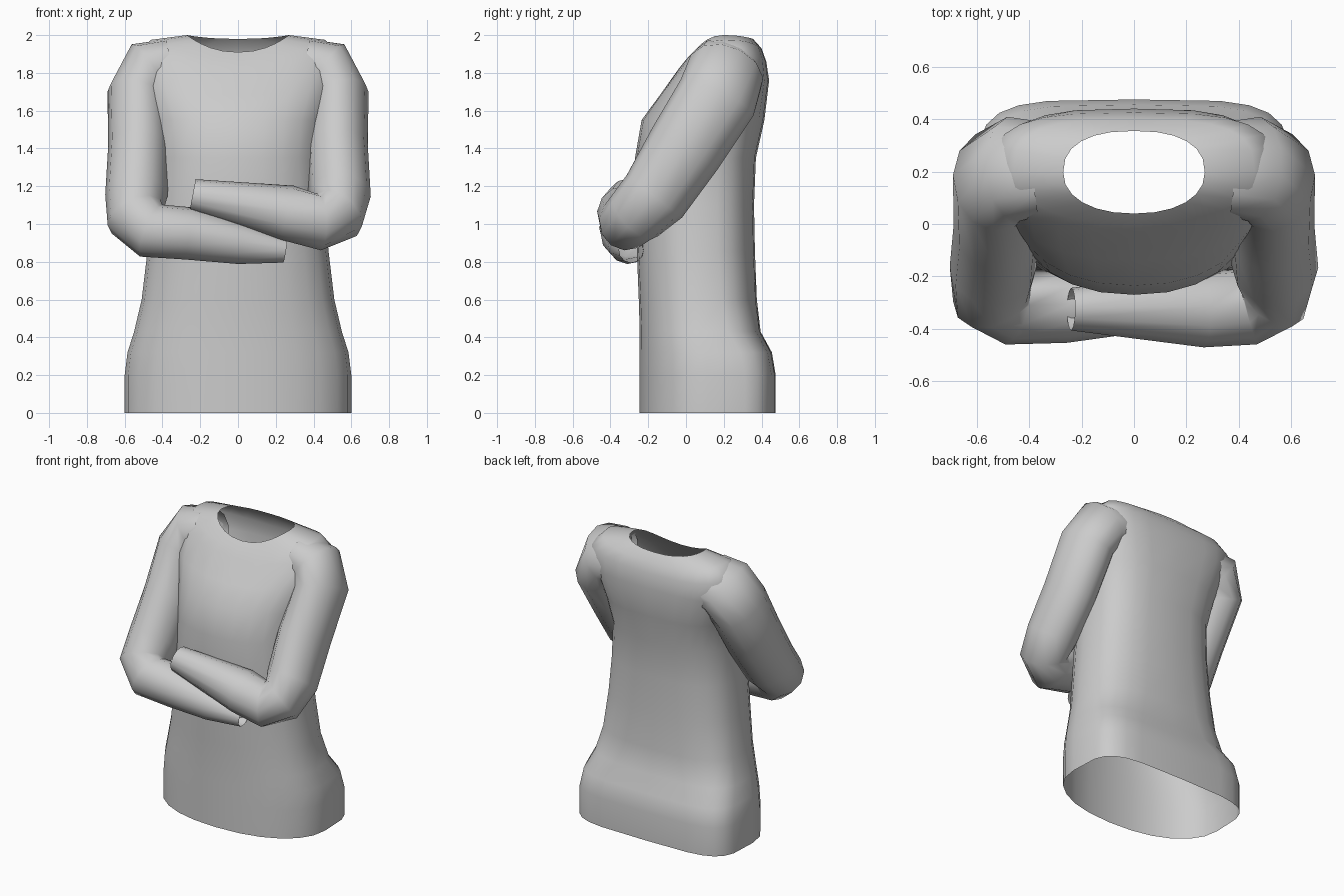
import bpy, bmesh, math
from mathutils import Vector

cube = bpy.data.objects.get("Cube")
if cube:
    bpy.data.objects.remove(cube, do_unlink=True)

fabric = bpy.data.materials.new("light_grey_fabric")
fabric.use_nodes = True
GREY = (0.6, 0.6, 0.6, 1)
fabric.diffuse_color = GREY
fabric.node_tree.nodes["Principled BSDF"].inputs["Base Color"].default_value = GREY


def loft(name, rings):
    """Skin a list of point loops into an open smooth shell."""
    bm = bmesh.new()
    loops = [[bm.verts.new(p) for p in ring] for ring in rings]
    n = len(loops[0])
    for a, b in zip(loops, loops[1:]):
        for i in range(n):
            j = (i + 1) % n
            bm.faces.new((a[i], a[j], b[j], b[i]))
    bmesh.ops.recalc_face_normals(bm, faces=bm.faces[:])
    mesh = bpy.data.meshes.new(name)
    bm.to_mesh(mesh)
    bm.free()
    mesh.materials.append(fabric)
    obj = bpy.data.objects.new(name, mesh)
    bpy.context.collection.objects.link(obj)
    bpy.ops.object.select_all(action="DESELECT")
    obj.select_set(True)
    bpy.context.view_layer.objects.active = obj
    bpy.ops.object.shade_smooth_by_angle(angle=math.radians(60))


def body_ring(square, w, front, back, z_front, z_side=None, z_back=None, sides=24):
    """Rounded loop with a squarer back, whose height may vary around it."""
    z_side = z_front if z_side is None else z_side
    z_back = z_front if z_back is None else z_back
    mid, depth = (front + back) / 2, (back - front) / 2
    ring = []
    for i in range(sides):
        t = math.tau * i / sides
        c, s = math.cos(t), math.sin(t)
        e = 2 / (square if s > 0 else 2.2)
        x = math.copysign(abs(c) ** e, c) * w
        y = mid + math.copysign(abs(s) ** e, s) * depth
        z_end = z_back if s > 0 else z_front
        ring.append((x, y, z_side + (z_end - z_side) * s * s))
    return ring


# Torso: hem, waist, chest, shoulders and open neck
loft("torso", [body_ring(*r) for r in (
    (4.5, .60, -.245, .475, 0),
    (4.5, .60, -.245, .475, .20),
    (4.2, .585, -.245, .455, .32),
    (3.5, .55, -.245, .395, .43),
    (3, .51, -.25, .375, .60),
    (2.8, .48, -.26, .365, .85),
    (2.8, .455, -.265, .36, 1.10),
    (2.8, .44, -.27, .37, 1.35),
    (3, .46, -.235, .415, 1.55),
    (3.2, .52, -.14, .44, 1.68, 1.74, 1.76),
    (3.2, .54, -.04, .425, 1.82, 1.90, 1.86),
    (3, .46, .0, .40, 1.87, 1.975, 1.93),
    (2.4, .27, .04, .355, 1.91, 2.0, 1.98),
)])


def sleeve(name, path, sides=12):
    """Tube along (centre, bend-plane radius, other radius) stations."""
    hinge = Vector((0, .83, -.56))
    pts = [Vector(p[0]) for p in path]
    rings = []
    for k, (_, ru, rv) in enumerate(path):
        tangent = Vector()
        if k:
            tangent += (pts[k] - pts[k - 1]).normalized()
        if k < len(pts) - 1:
            tangent += (pts[k + 1] - pts[k]).normalized()
        tangent.normalize()
        v = (hinge - tangent * hinge.dot(tangent)).normalized()
        u = tangent.cross(v)
        rings.append([pts[k] + u * ru * math.cos(math.tau * i / sides)
                      + v * rv * math.sin(math.tau * i / sides)
                      for i in range(sides)])
    loft(name, rings)


def upper_arm(side):
    stations = (
        ((.35, .21, 1.82), .15, .19),
        ((.46, .21, 1.80), .175, .21),
        ((.53, .165, 1.67), .165, .215),
        ((.525, -.005, 1.40), .163, .205),
        ((.538, -.165, 1.15), .165, .185),
    )
    return [((side * x, y, z), ru, rv) for (x, y, z), ru, rv in stations]


# Sleeves folded across the front, left forearm on top
sleeve("left_sleeve", upper_arm(1) + [
    ((.525, -.265, 1.05), .152, .165),
    ((.43, -.315, 1.01), .15, .15),
    ((.26, -.325, 1.06), .148, .145),
    ((-.24, -.325, 1.155), .085, .08),
])
sleeve("right_sleeve", upper_arm(-1) + [
    ((-.54, -.265, 1.04), .16, .165),
    ((-.46, -.315, .965), .15, .148),
    ((-.26, -.315, .95), .14, .138),
    ((.02, -.305, .895), .108, .11),
    ((.25, -.29, .86), .065, .065),
])
